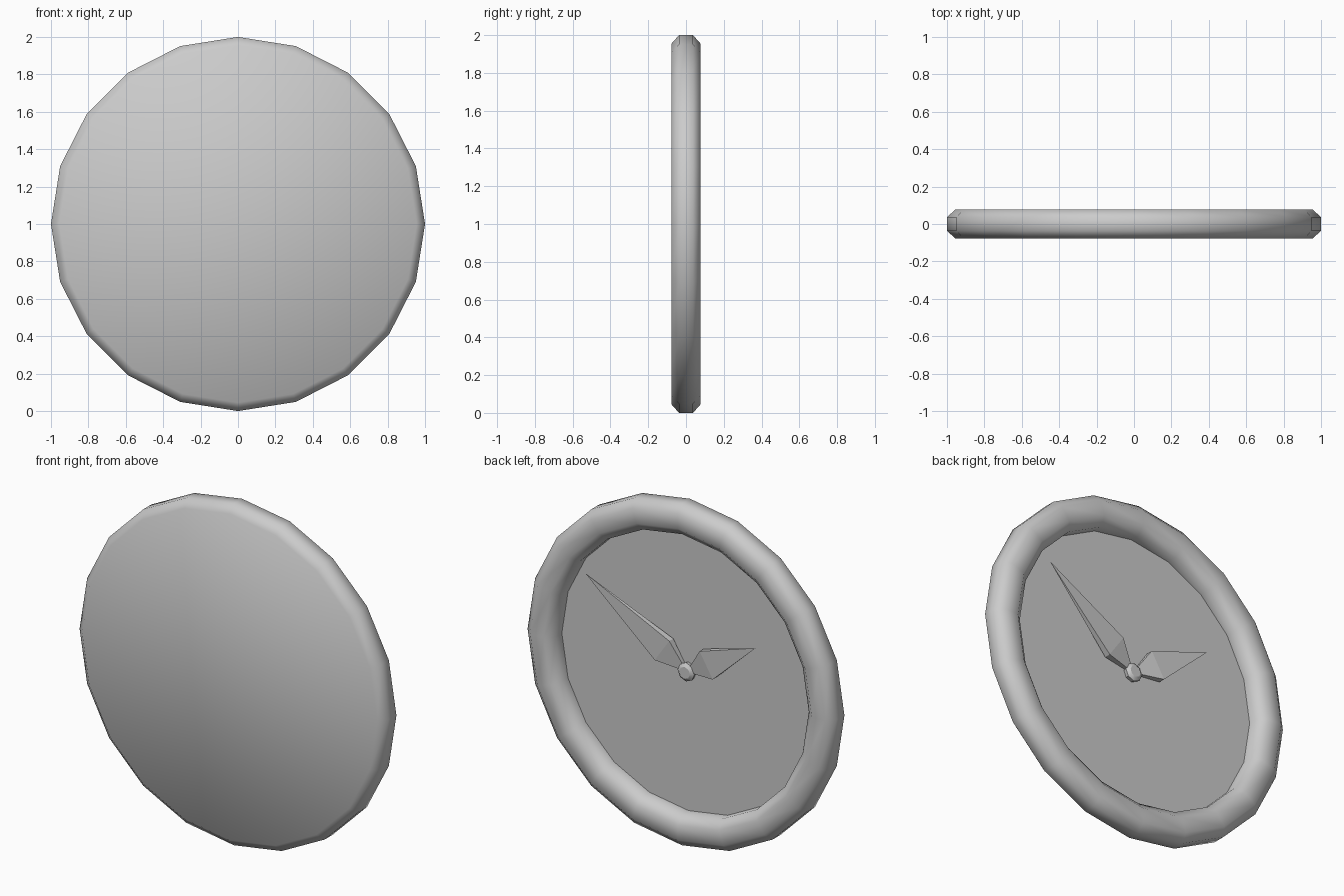
import bpy, bmesh, math
from mathutils import Vector

if "Cube" in bpy.data.objects:
    bpy.data.objects.remove(bpy.data.objects["Cube"])


def make_object(name, bm, smooth_angle=None):
    bmesh.ops.recalc_face_normals(bm, faces=bm.faces[:])
    mesh = bpy.data.meshes.new(name)
    bm.to_mesh(mesh)
    bm.free()
    ob = bpy.data.objects.new(name, mesh)
    bpy.context.collection.objects.link(ob)
    if smooth_angle:
        bpy.ops.object.select_all(action='DESELECT')
        ob.select_set(True)
        bpy.context.view_layer.objects.active = ob
        bpy.ops.object.shade_smooth_by_angle(angle=math.radians(smooth_angle))
    return ob


def turned(name, profile, sides, smooth_angle):
    """Revolve (radius, y) points about the y axis at z = 1, capping both ends."""
    bm = bmesh.new()
    rings = []
    for r, y in profile:
        angles = [2 * math.pi * i / sides for i in range(sides)]
        rings.append([bm.verts.new((r * math.cos(a), y, 1 + r * math.sin(a))) for a in angles])
    for a, b in zip(rings, rings[1:]):
        for i in range(sides):
            j = (i + 1) % sides
            bm.faces.new((a[i], a[j], b[j], b[i]))
    bm.faces.new(rings[0])
    bm.faces.new(rings[-1])
    return make_object(name, bm, smooth_angle)


def hand(name, angle, length, tip_y):
    """Faceted pointer: narrow root, wide shoulder, single-point tip."""
    along = Vector((math.cos(angle), 0, math.sin(angle)))
    across = Vector((-math.sin(angle), 0, math.cos(angle)))
    bm = bmesh.new()

    def section(dist, half, y0, y1):
        corners = ((-half, y0), (half, y0), (half, y1), (-half, y1))
        return [bm.verts.new(Vector((0, y, 1)) + along * dist + across * w) for w, y in corners]

    root = section(0.035, 0.018, -0.02, 0.0)
    wide = section(0.17, 0.083, -0.015, 0.023)
    tip = bm.verts.new(Vector((0, tip_y, 1)) + along * length)
    bm.faces.new(root)
    for i in range(4):
        j = (i + 1) % 4
        bm.faces.new((root[i], root[j], wide[j], wide[i]))
        bm.faces.new((wide[i], wide[j], tip))
    return make_object(name, bm)


# Case: closed at the front, rounded rim with a recessed dial on the +y side
turned("clock_case", [(0.955, -0.077), (1.0, -0.037), (1.0, 0.037), (0.955, 0.077),
                      (0.868, 0.077), (0.82, 0.035), (0.82, -0.023)], 20, 55)

# Hands
hand("minute_hand", math.radians(34.7), 0.755, 0.045)
hand("hour_hand", math.radians(180 - 30.5), 0.55, 0.035)

# Centre hub
turned("hub", [(0.05, -0.025), (0.055, 0.0), (0.035, 0.014)], 8, 30)
